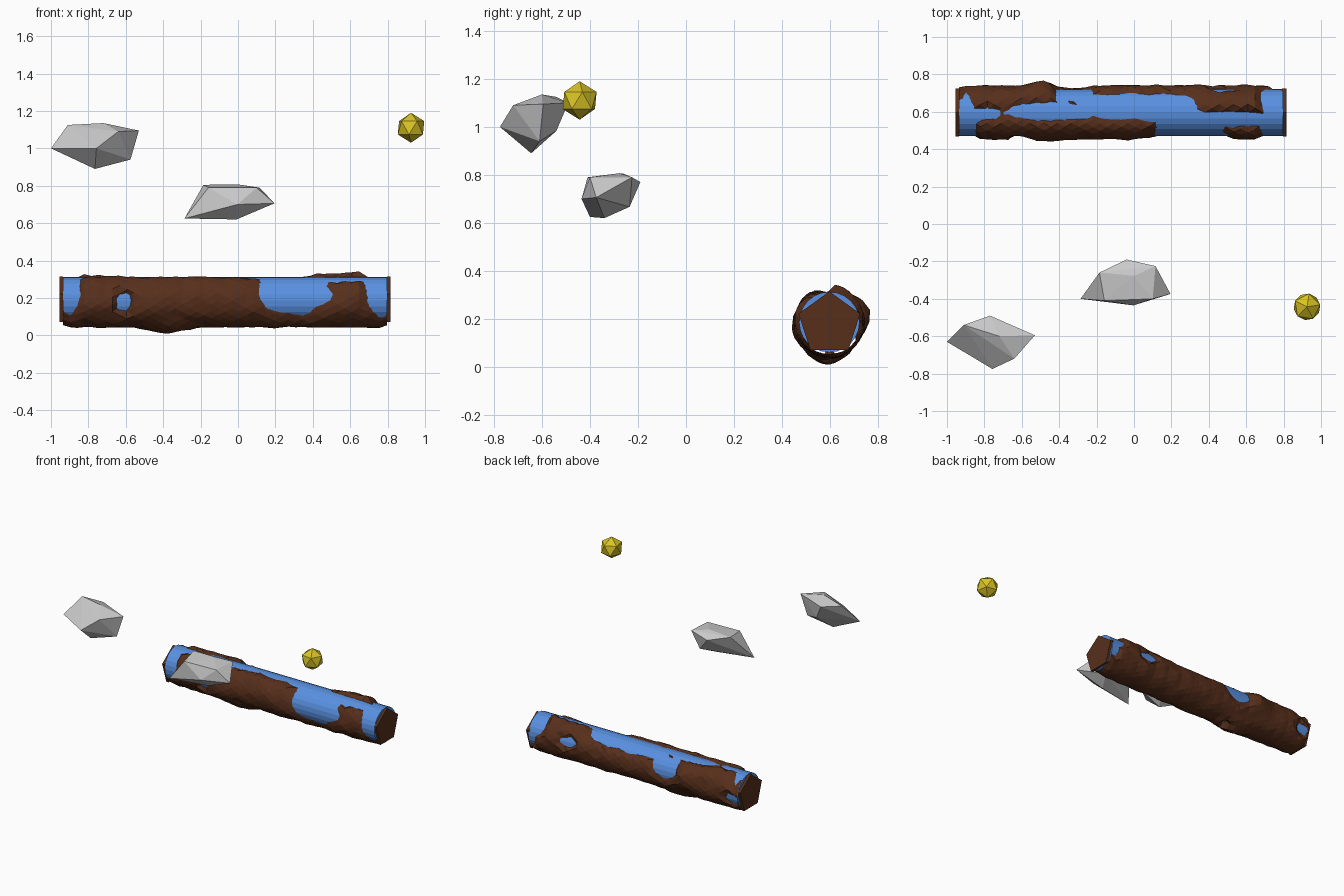
import bpy, bmesh, math
from mathutils import Vector, Matrix, noise

if "Cube" in bpy.data.objects:
    bpy.data.objects.remove(bpy.data.objects["Cube"])

CY, CZ, R = 0.597, 0.187, 0.126      # axis and radius of the log core
X0, X1 = -0.935, 0.797


def material(name, rgb):
    m = bpy.data.materials.new(name)
    m.diffuse_color = (*rgb, 1)
    m.use_nodes = True
    m.node_tree.nodes["Principled BSDF"].inputs["Base Color"].default_value = m.diffuse_color
    return m


blue = material("blue_core", (0.10, 0.28, 0.75))
brown = material("brown_bark", (0.095, 0.028, 0.011))
yellow = material("yellow_gem", (0.70, 0.55, 0.02))


def finish(name, bm, mat=None):
    bmesh.ops.recalc_face_normals(bm, faces=bm.faces)
    me = bpy.data.meshes.new(name)
    bm.to_mesh(me)
    bm.free()
    ob = bpy.data.objects.new(name, me)
    bpy.context.collection.objects.link(ob)
    if mat:
        me.materials.append(mat)
    return ob


def prism_x(name, sides, r, xa, xb, cz, mat):
    """Prism along x with one corner pointing up."""
    bm = bmesh.new()
    m = Matrix.Translation(((xa + xb) / 2, CY, cz)) @ Matrix.Rotation(math.pi / 2, 4, 'Y')
    m = m @ Matrix.Rotation(math.pi / 2, 4, 'Z')
    bmesh.ops.create_cone(bm, cap_ends=True, segments=sides, radius1=r, radius2=r,
                          depth=xb - xa, matrix=m)
    top = max(bm.verts, key=lambda v: v.co.z).co.z
    if top < cz + r * 0.99:            # turn so a corner is on top
        bmesh.ops.rotate(bm, verts=bm.verts, cent=(0, CY, cz),
                         matrix=Matrix.Rotation(math.pi / sides, 3, 'X'))
    if abs(min(v.co.z for v in bm.verts) - cz + r) < r * 0.01 and sides % 2:
        bmesh.ops.rotate(bm, verts=bm.verts, cent=(0, CY, cz),
                         matrix=Matrix.Rotation(math.pi, 3, 'X'))
    return finish(name, bm, mat)


# Blue core and the two pentagonal brown ends
prism_x("log_core", 24, R, X0, X1, CZ, blue)
prism_x("log_end_left", 5, 0.135, -0.955, X0, 0.180, brown)
prism_x("log_end_right", 5, 0.135, X1, 0.815, 0.180, brown)

# Bare patches in the bark: x, angle (0 back, 90 top, 180 front), half sizes
BARE = [(-.90, 130, .055, 90), (-.80, 95, .09, 14), (-.61, 185, .045, 22),
        (-.45, 88, .25, 22), (-.05, 72, .25, 36), (-.33, 28, .11, 38),
        (.15, 75, .20, 38), (.30, 155, .20, 62), (.50, 108, .40, 19),
        (.76, 130, .08, 95), (.74, 50, .07, 40), (.48, 15, .07, 15),
        (.77, -5, .04, 22), (-.88, -12, .05, 16), (-.30, -85, .03, 10)]
# Swellings: x, angle, half sizes, height
BUMPS = [(-.38, 265, .17, 55, .038), (-.48, 18, .13, 38, .038),
         (.60, 72, .13, 32, .014), (-.48, 200, .18, 40, .018)]


def dist(x, a, px, pa, rx, ra):
    da = (a - pa + 180) % 360 - 180
    return math.hypot((x - px) / rx, da / ra)


def bark_radius(x, a):
    t = math.radians(a)
    n = noise.noise(Vector((x * 13, math.cos(t) * 2.1, math.sin(t) * 2.1)))
    d = min(dist(x, a, *b) for b in BARE)
    r = R + max(-.018, min(.019, (d - 1) * .05)) + .009 * n
    for *b, h in BUMPS:
        k = max(0, 1 - dist(x, a, *b))
        if d > 1:
            r += h * k
    if min(x - X0, X1 - x) < .02:
        r = min(r, R + .008)
    return r


# Bark: rugged faceted tube that dips below the core where it is bare
ROWS, COLS = 46, 22
bm = bmesh.new()
rings = []
for i in range(ROWS + 1):
    x = X0 + (X1 - X0) * i / ROWS
    ring = []
    for j in range(COLS):
        a = 360 * (j + 0.5 * (i % 2)) / COLS
        r, t = bark_radius(x, a), math.radians(a)
        ring.append(bm.verts.new((x, CY + r * math.cos(t), CZ + r * math.sin(t))))
    rings.append(ring)
for i in range(ROWS):
    p, q = rings[i], rings[i + 1]
    for j in range(COLS):
        k = (j + 1) % COLS
        if i % 2 == 0:
            bm.faces.new((p[j], p[k], q[j]))
            bm.faces.new((p[k], q[k], q[j]))
        else:
            bm.faces.new((p[j], q[k], q[j]))
            bm.faces.new((p[j], p[k], q[k]))
finish("log_bark", bm, brown)


# Grey rocks: faceted hulls of a few corner points
def rock(name, pts):
    bm = bmesh.new()
    for p in pts:
        bm.verts.new(p)
    res = bmesh.ops.convex_hull(bm, input=bm.verts)
    loose = [v for v in bm.verts if not v.link_faces]
    bmesh.ops.delete(bm, geom=loose, context='VERTS')
    return finish(name, bm)


rock("rock_left", [(-1.0, -.63, 1.0), (-.91, -.54, 1.125), (-.72, -.60, 1.135),
                   (-.53, -.595, 1.095), (-.575, -.61, .94), (-.765, -.645, .89),
                   (-.77, -.49, 1.10), (-.757, -.775, 1.0), (-.64, -.72, 1.09),
                   (-.70, -.54, .983)])
rock("rock_middle", [(-.286, -.40, .625), (-.185, -.26, .805), (.0, -.277, .807),
                     (.115, -.225, .79), (.195, -.374, .706), (-.008, -.34, .62),
                     (-.04, -.19, .77), (-.003, -.435, .70), (-.158, -.41, .79),
                     (.10, -.40, .79), (.05, -.235, .667)])

# Yellow gem
bm = bmesh.new()
bmesh.ops.create_icosphere(bm, subdivisions=1, radius=0.08,
                           matrix=Matrix.Translation((.925, -.443, 1.11)) @ Matrix.Rotation(math.radians(9), 4, 'Z'))
finish("gem", bm, yellow)
